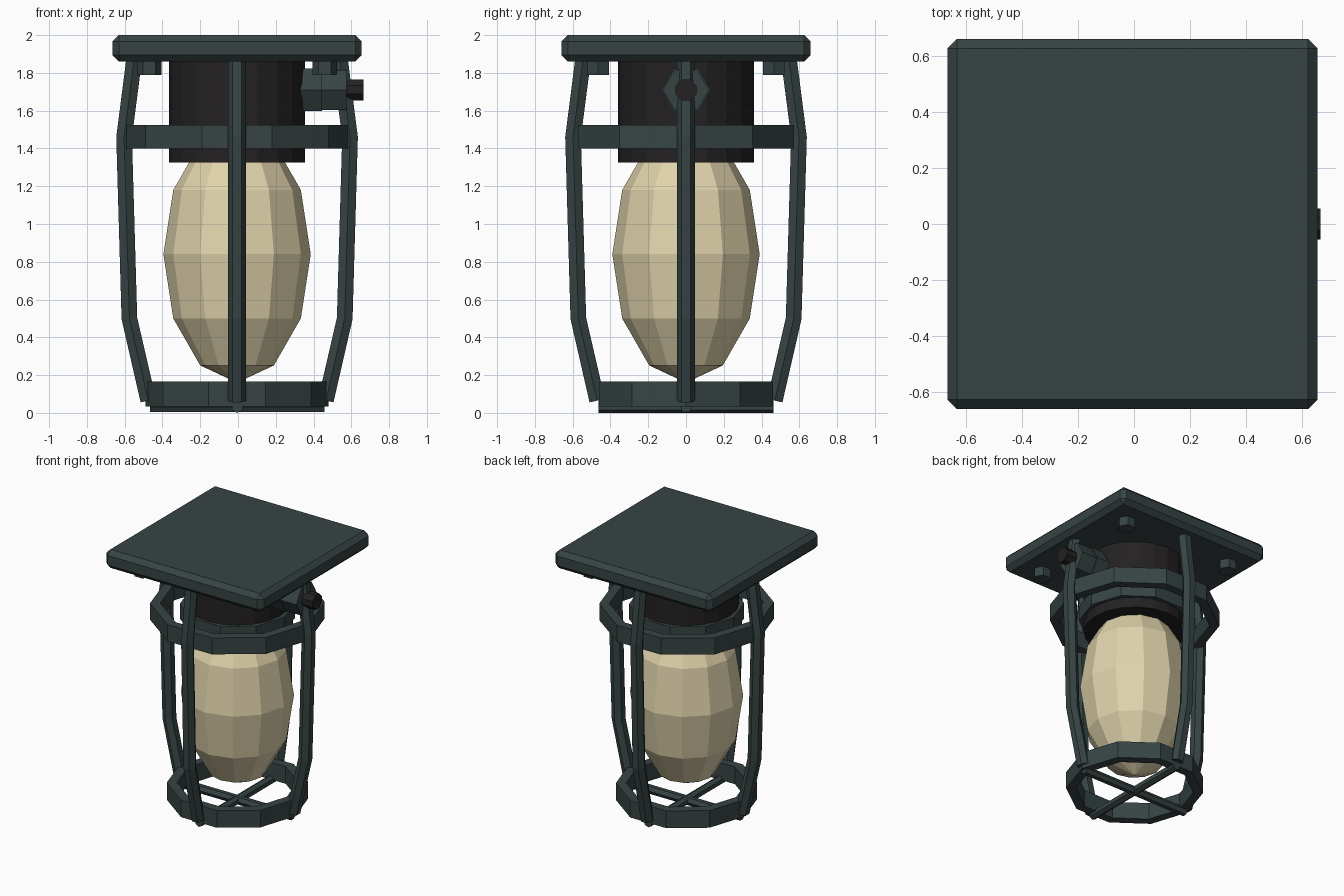
import bpy, bmesh, math
from mathutils import Vector, Matrix

if "Cube" in bpy.data.objects:
    bpy.data.objects.remove(bpy.data.objects["Cube"])

CX = -0.005  # lamp axis; the side knob shifts the bounding box slightly


def material(name, rgb):
    m = bpy.data.materials.new(name)
    m.diffuse_color = (*rgb, 1)
    m.use_nodes = True
    m.node_tree.nodes["Principled BSDF"].inputs["Base Color"].default_value = m.diffuse_color
    return m


GREEN = material("dark_green_metal", (0.038, 0.057, 0.057))
BLACK = material("black_socket", (0.017, 0.015, 0.015))
GLASS = material("cream_glass", (0.74, 0.65, 0.41))


def finish(bm, name, mat):
    bmesh.ops.recalc_face_normals(bm, faces=bm.faces)
    me = bpy.data.meshes.new(name)
    bm.to_mesh(me)
    bm.free()
    me.materials.append(mat)
    ob = bpy.data.objects.new(name, me)
    bpy.context.collection.objects.link(ob)
    ob.location.x = CX
    return ob


def prism(name, mat, a, b, r, sides, turn=0.0):
    """Closed prism from point a to point b."""
    a, b = Vector(a), Vector(b)
    d = b - a
    rot = d.to_track_quat('Z', 'Y').to_matrix().to_4x4()
    bm = bmesh.new()
    bmesh.ops.create_cone(bm, cap_ends=True, segments=sides, radius1=r, radius2=r, depth=d.length,
                          matrix=Matrix.Translation((a + b) / 2) @ rot @ Matrix.Rotation(turn, 4, 'Z'))
    return finish(bm, name, mat)


def lathe_band(name, r_out, r_in, z0, z1, sides=10):
    """Flat band with a rectangular section, one corner on +x."""
    bm = bmesh.new()
    rows = []
    for i in range(sides):
        t = 2 * math.pi * i / sides
        rows.append([bm.verts.new((r * math.cos(t), r * math.sin(t), z))
                     for r, z in ((r_out, z0), (r_out, z1), (r_in, z1), (r_in, z0))])
    for i in range(sides):
        p, q = rows[i], rows[(i + 1) % sides]
        for k in range(4):
            bm.faces.new((p[k], q[k], q[(k + 1) % 4], p[(k + 1) % 4]))
    return finish(bm, name, GREEN)


def cage_bar(name, angle, path, r=0.048, sides=6):
    """Bent hexagonal rod swept along a (radius, height) path."""
    bm = bmesh.new()
    pts = [Vector((x, 0, z)) for x, z in path]
    rings = []
    for i, p in enumerate(pts):
        tan = (pts[min(i + 1, len(pts) - 1)] - pts[max(i - 1, 0)]).normalized()
        side = Vector((0, 1, 0))
        out = side.cross(tan)
        rings.append([bm.verts.new(p + r * (math.cos(t) * side + math.sin(t) * out))
                      for t in (2 * math.pi * k / sides for k in range(sides))])
    for p, q in zip(rings, rings[1:]):
        for k in range(sides):
            bm.faces.new((p[k], p[(k + 1) % sides], q[(k + 1) % sides], q[k]))
    bm.faces.new(rings[0])
    bm.faces.new(rings[-1])
    bm.transform(Matrix.Rotation(angle, 4, 'Z'))
    return finish(bm, name, GREEN)


# Ceiling plate with chamfered edges
bm = bmesh.new()
bmesh.ops.create_cube(bm, size=1, matrix=Matrix.Translation((0, 0, 1.93)) @ Matrix.Diagonal((1.32, 1.32, 0.14, 1)))
bmesh.ops.bevel(bm, geom=bm.edges[:], offset=0.034, segments=1, affect='EDGES')
finish(bm, "ceiling_plate", GREEN)

# Plate bolts
for i, (sx, sy) in enumerate(((1, 1), (-1, 1), (-1, -1), (1, -1))):
    prism(f"plate_bolt_{i + 1}", GREEN, (0.465 * sx, 0.465 * sy, 1.79),
          (0.465 * sx, 0.465 * sy, 1.88), 0.065, 6, math.pi / 2)

# Lamp socket and the collar around it
prism("lamp_socket", BLACK, (0, 0, 1.325), (0, 0, 1.87), 0.36, 20)
lathe_band("socket_collar", 0.395, 0.34, 1.405, 1.52)

# Glass bulb
bm = bmesh.new()
bmesh.ops.create_uvsphere(bm, u_segments=12, v_segments=6, radius=1,
                          matrix=Matrix.Translation((0, 0, 0.84)) @ Matrix.Diagonal((0.39, 0.39, 0.68, 1)))
finish(bm, "glass_bulb", GLASS)

# Cage: two bands, four bent bars and a cross underneath
lathe_band("upper_cage_band", 0.60, 0.53, 1.40, 1.525)
lathe_band("lower_cage_band", 0.485, 0.415, 0.035, 0.165)
for i in range(4):
    cage_bar(f"cage_bar_{i + 1}", i * math.pi / 2,
             ((0.47, 0.065), (0.57, 0.5), (0.598, 1.46), (0.545, 1.87)))
prism("bottom_cross_x", GREEN, (-0.462, 0, 0.032), (0.462, 0, 0.032), 0.032, 6, math.pi / 2)
prism("bottom_cross_y", GREEN, (0, -0.462, 0.032), (0, 0.462, 0.032), 0.032, 6)

# Make sure the hexagon corners of side parts point along y
hexes = (("side_fitting", GREEN, 0.30, 0.45, 0.13), ("side_nut", GREEN, 0.44, 0.58, 0.122),
         ("side_knob", BLACK, 0.57, 0.67, 0.06))
for name, mat, x0, x1, r in hexes:
    bm = bmesh.new()
    n = 8 if mat is BLACK else 6
    turn = math.pi / 8 if n == 8 else 0
    ends = [[bm.verts.new((x, r * math.cos(turn + 2 * math.pi * k / n), 1.71 + r * math.sin(turn + 2 * math.pi * k / n)))
             for k in range(n)] for x in (x0, x1)]
    for k in range(n):
        bm.faces.new((ends[0][k], ends[0][(k + 1) % n], ends[1][(k + 1) % n], ends[1][k]))
    bm.faces.new(ends[0])
    bm.faces.new(ends[1])
    finish(bm, name, mat)
